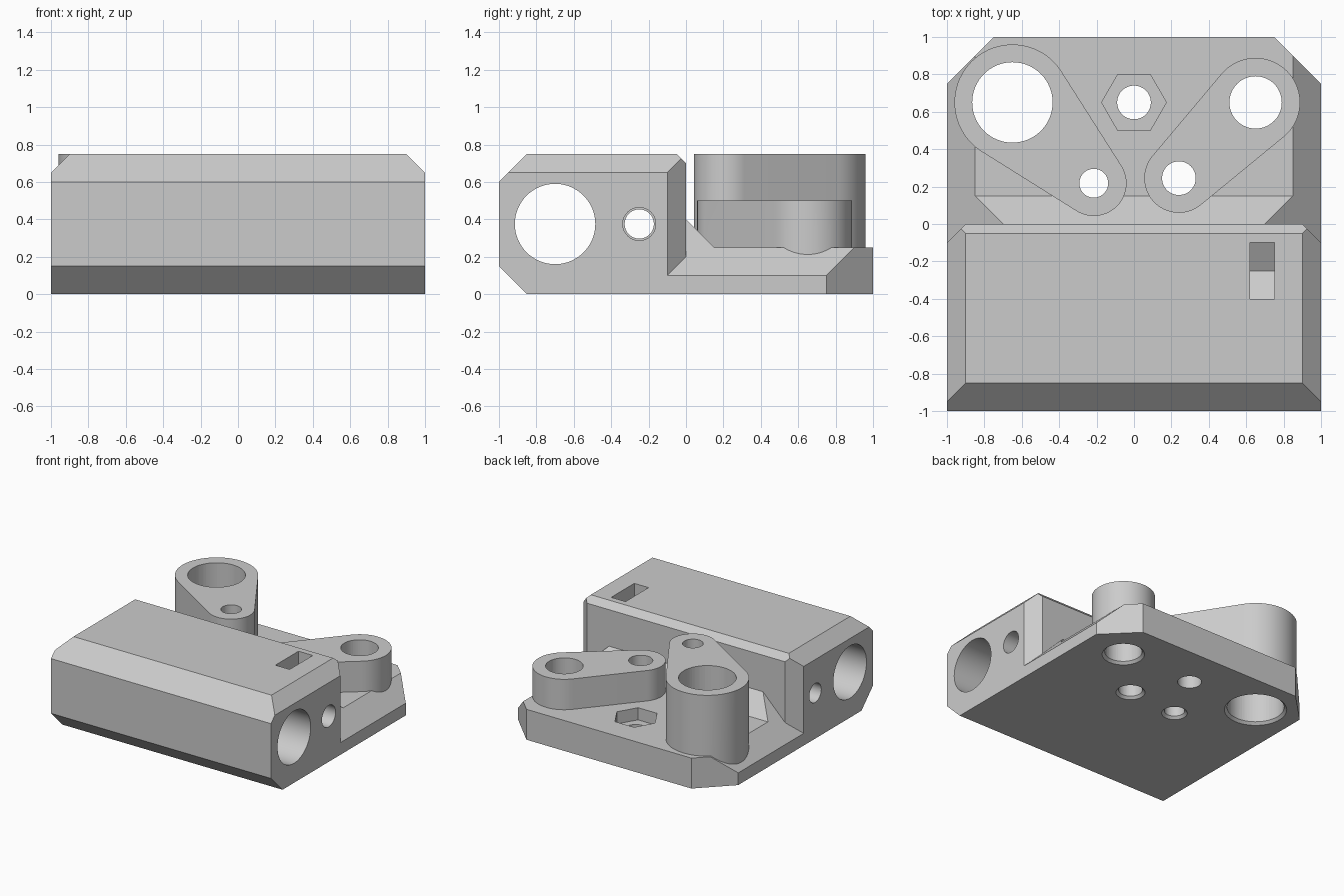
import bpy, bmesh, math
from mathutils import Vector

cube = bpy.data.objects.get("Cube")
if cube:
    bpy.data.objects.remove(cube, do_unlink=True)

grey = bpy.data.materials.new("grey_plastic")
grey.use_nodes = True
colour = (0.6, 0.6, 0.6, 1)
grey.diffuse_color = colour
grey.node_tree.nodes["Principled BSDF"].inputs["Base Color"].default_value = colour


def circle(u, v, r, n=64, turn=0.0):
    return [(u + r * math.cos(turn + math.tau * i / n),
             v + r * math.sin(turn + math.tau * i / n)) for i in range(n)]


def place(axis, p, t):
    return (t, p[0], p[1]) if axis == "x" else (p[0], p[1], t)


def loft(name, axis, low, high, a, b, planes=()):
    """Solid between two outlines along x or z, trimmed by (normal, distance) planes."""
    bm = bmesh.new()
    lo = [bm.verts.new(place(axis, p, a)) for p in low]
    hi = [bm.verts.new(place(axis, p, b)) for p in high]
    bm.faces.new(lo)
    bm.faces.new(hi)
    for i in range(len(lo)):
        j = (i + 1) % len(lo)
        bm.faces.new((lo[i], lo[j], hi[j], hi[i]))
    for normal, dist in planes:
        n = Vector(normal)
        cut = bmesh.ops.bisect_plane(bm, geom=bm.verts[:] + bm.edges[:] + bm.faces[:],
                                     plane_co=n * dist / n.length_squared, plane_no=n,
                                     clear_outer=True)
        edges = [e for e in cut["geom_cut"] if isinstance(e, bmesh.types.BMEdge)]
        bmesh.ops.contextual_create(bm, geom=edges)
    bmesh.ops.recalc_face_normals(bm, faces=bm.faces)
    mesh = bpy.data.meshes.new(name)
    bm.to_mesh(mesh)
    bm.free()
    mesh.materials.append(grey)
    obj = bpy.data.objects.new(name, mesh)
    bpy.context.collection.objects.link(obj)
    return obj


def prism(name, axis, outline, a, b, planes=()):
    return loft(name, axis, outline, outline, a, b, planes)


def combine(target, other, operation):
    mod = target.modifiers.new("join", "BOOLEAN")
    mod.operation = operation
    mod.solver = "EXACT"
    mod.object = other
    bpy.context.view_layer.objects.active = target
    bpy.ops.object.modifier_apply(modifier=mod.name)
    bpy.data.objects.remove(other, do_unlink=True)


def arm_outline(c1, r1, c2, r2, n=40):
    """Two rounded ends joined by tangent lines."""
    heading = math.atan2(c2[1] - c1[1], c2[0] - c1[0])
    half = math.acos((r1 - r2) / math.dist(c1, c2))
    pts = []
    for c, r, start, sweep in ((c1, r1, heading + half, math.tau - 2 * half),
                               (c2, r2, heading - half, 2 * half)):
        for i in range(n + 1):
            t = start + sweep * i / n
            pts.append((c[0] + r * math.cos(t), c[1] + r * math.sin(t)))
    return pts


# Housing with bevelled top, ends and back corners
housing_side = [(-0.85, 0), (0, 0), (0, 0.7), (-0.05, 0.75),
                (-0.85, 0.75), (-1, 0.6), (-1, 0.15)]
mount = prism("motor_mount_block", "x", housing_side, -1, 1,
              [((s, 0, 1), 1.65) for s in (1, -1)] + [((s, 1, 0), 0.9) for s in (1, -1)])

# Base plate with the sloped brace against the housing
plate_side = [(-0.2, 0), (1, 0), (1, 0.25), (0.15, 0.25), (0, 0.4), (-0.2, 0.4)]
combine(mount, prism("base_plate", "x", plate_side, -1, 1,
                     [((s, 0, 1), 1.1) for s in (1, -1)]
                     + [((s, 1, 0), 1.75) for s in (1, -1)]), "UNION")

# Low and tall arms: (big centre, radius, bore), (small centre, radius, bore), top
arms = [(((0.65, 0.65), 0.238, 0.14), ((0.24, 0.245), 0.185, 0.09), 0.5),
        (((-0.65, 0.65), 0.31, 0.215), ((-0.215, 0.218), 0.175, 0.077), 0.75)]
for big, small, top in arms:
    outline = arm_outline(big[0], big[1], small[0], small[1])
    combine(mount, prism("arm", "z", outline, 0.06, top), "UNION")

# Arm bores with chamfered mouths underneath
for big, small, top in arms:
    for (x, y), _, r in (big, small):
        combine(mount, prism("bore", "z", circle(x, y, r), -0.1, 1), "DIFFERENCE")
        combine(mount, loft("mouth", "z", circle(x, y, r + 0.03),
                            circle(x, y, r - 0.01), -0.01, 0.03), "DIFFERENCE")

# Nut pocket and screw hole in the plate
combine(mount, prism("screw_hole", "z", circle(0, 0.65, 0.09), -0.1, 1), "DIFFERENCE")
combine(mount, prism("nut_pocket", "z", circle(0, 0.65, 0.173, 6), 0.15, 1), "DIFFERENCE")

# Rod bore and stepped clamp screw hole along the housing
combine(mount, prism("rod_bore", "x", circle(-0.7, 0.375, 0.215), -1.1, 1.1), "DIFFERENCE")
combine(mount, prism("screw", "x", circle(-0.25, 0.375, 0.078), -1.1, 1.1), "DIFFERENCE")
combine(mount, prism("wide_screw", "x", circle(-0.25, 0.375, 0.088), 0.7, 1.1), "DIFFERENCE")

# Nut slot with a pointed floor, open at the top
slot = [(-0.4, 0.9), (-0.4, 0.288), (-0.25, 0.202), (-0.1, 0.288), (-0.1, 0.9)]
combine(mount, prism("nut_slot", "x", slot, 0.62, 0.75), "DIFFERENCE")

bpy.ops.object.select_all(action="DESELECT")
mount.select_set(True)
bpy.context.view_layer.objects.active = mount
bpy.ops.object.shade_smooth_by_angle(angle=math.radians(25))
